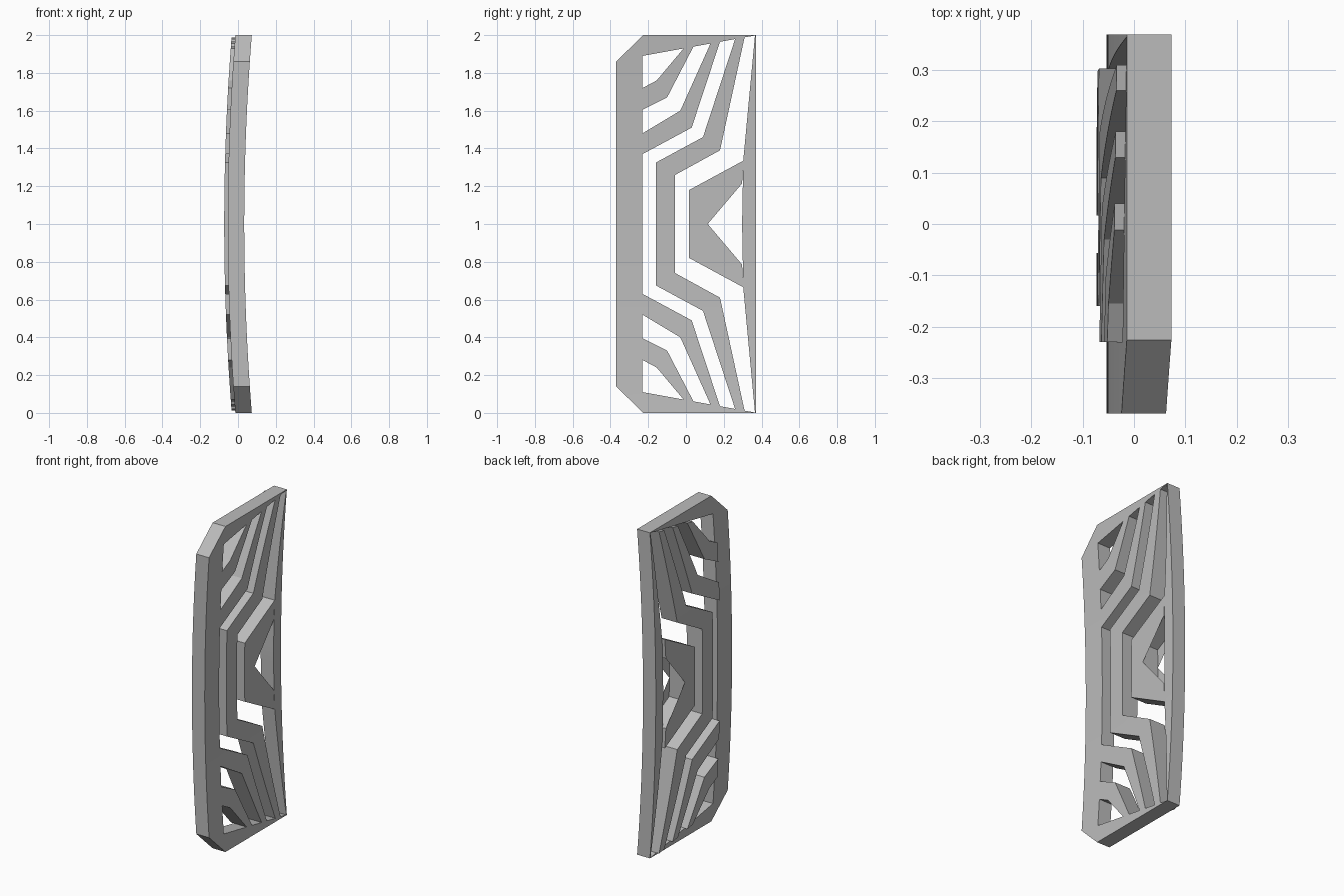
import bpy, bmesh, math
from mathutils import Vector

cube = bpy.data.objects.get("Cube")
if cube:
    bpy.data.objects.remove(cube, do_unlink=True)

grey = bpy.data.materials.new("light_grey")
grey.use_nodes = True
grey.diffuse_color = (0.5, 0.5, 0.5, 1)
grey.node_tree.nodes["Principled BSDF"].inputs["Base Color"].default_value = (0.5, 0.5, 0.5, 1)

BOW = 0.04            # how far the panel middle bulges towards -x
INNER_FACE = 0.073    # x of the concave face at the panel ends
STEPS = 20            # bands per half along the bow


def panel_part(name, upper_half, thickness):
    """Upper-half (y, z) outline, mirrored about z = 1, bowed and thickened in x."""
    bm = bmesh.new()
    bm.faces.new([bm.verts.new((0, y, z)) for y, z in upper_half])
    bmesh.ops.triangulate(bm, faces=bm.faces[:])
    for i in range(1, STEPS):
        bmesh.ops.bisect_plane(bm, geom=bm.verts[:] + bm.edges[:] + bm.faces[:],
                               plane_co=(0, 0, 1 + i / STEPS), plane_no=(0, 0, 1))
    copy = bmesh.ops.duplicate(bm, geom=bm.verts[:] + bm.edges[:] + bm.faces[:])["geom"]
    for v in copy:
        if isinstance(v, bmesh.types.BMVert):
            v.co.z = 2 - v.co.z
    bmesh.ops.remove_doubles(bm, verts=bm.verts[:], dist=1e-5)
    bmesh.ops.recalc_face_normals(bm, faces=bm.faces[:])
    for v in bm.verts:
        v.co.x = INNER_FACE - BOW * (1 - (v.co.z - 1) ** 2)
    new = bmesh.ops.extrude_face_region(bm, geom=bm.faces[:])["geom"]
    bmesh.ops.translate(bm, vec=Vector((-thickness, 0, 0)),
                        verts=[v for v in new if isinstance(v, bmesh.types.BMVert)])
    bmesh.ops.recalc_face_normals(bm, faces=bm.faces[:])
    mesh = bpy.data.meshes.new(name)
    bm.to_mesh(mesh)
    bm.free()
    mesh.materials.append(grey)
    obj = bpy.data.objects.new(name, mesh)
    bpy.context.collection.objects.link(obj)
    bpy.ops.object.select_all(action="DESELECT")
    obj.select_set(True)
    bpy.context.view_layer.objects.active = obj
    bpy.ops.object.shade_smooth_by_angle(angle=math.radians(20))


# Outer frame with clipped front corners
panel_part("frame", [(-.37, 1), (-.37, 1.86), (-.226, 2), (.37, 2), (.37, 1),
                     (.297, 1), (.303, 1.335), (.365, 1.998), (-.23, 1.89), (-.23, 1)], 0.087)

# Angled slats, standing proud on the convex side
slats = {
    "corner_slats": [(-.23, 1.72), (-.155, 1.76), (-.012, 1.93), (.04, 1.94),
                     (-.1, 1.67), (-.23, 1.605)],
    "side_slats": [(-.23, 1.48), (-.03, 1.6), (.13, 1.956), (.18, 1.965),
                   (.03, 1.51), (-.23, 1.37)],
    "long_slat": [(-.16, 1), (-.16, 1.325), (.09, 1.46), (.26, 1.979), (.31, 1.988),
                  (.18, 1.39), (-.057, 1.26), (-.057, 1)],
    "centre_slat": [(.017, 1), (.017, 1.18), (.303, 1.335), (.297, 1.215),
                    (.115, 1.115), (.115, 1)],
}
for part, outline in slats.items():
    panel_part(part, outline, 0.106)
